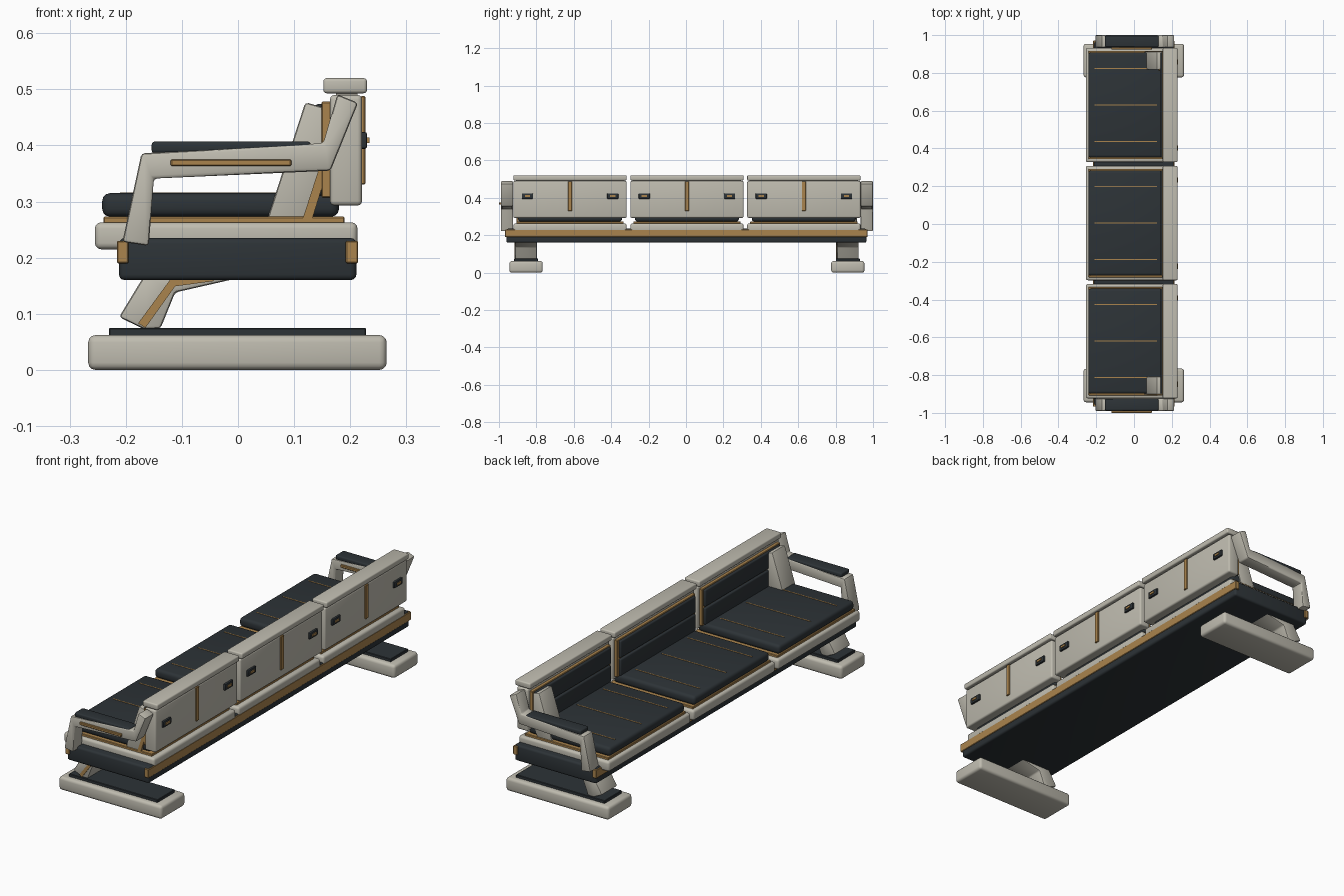
import bpy, bmesh, math

if "Cube" in bpy.data.objects:
    bpy.data.objects.remove(bpy.data.objects["Cube"])

def material(name, rgb):
    m = bpy.data.materials.new(name)
    m.diffuse_color = (*rgb, 1)
    m.use_nodes = True
    m.node_tree.nodes["Principled BSDF"].inputs["Base Color"].default_value = m.diffuse_color
    return m

SHELL = material("warm_grey", (0.52, 0.50, 0.43))
DARK = material("charcoal", (0.026, 0.033, 0.038))
GOLD = material("bronze", (0.40, 0.23, 0.075))
SHIFT = 0.005  # side trims sit on the -y faces, so the body is offset slightly

def prism(name, pts, y0, y1, mat, bevel=0.0, segs=3):
    """Extrude an x/z profile along y and round its edges."""
    bm = bmesh.new()
    face = bm.faces.new([bm.verts.new((x, y0 + SHIFT, z)) for x, z in pts])
    ext = bmesh.ops.extrude_face_region(bm, geom=[face])
    for v in ext["geom"]:
        if isinstance(v, bmesh.types.BMVert):
            v.co.y = y1 + SHIFT
    bmesh.ops.recalc_face_normals(bm, faces=bm.faces[:])
    if bevel:
        bmesh.ops.bevel(bm, geom=bm.edges[:], offset=bevel, segments=segs,
                        profile=0.5, affect='EDGES', clamp_overlap=True)
    me = bpy.data.meshes.new(name)
    bm.to_mesh(me)
    bm.free()
    me.materials.append(mat)
    ob = bpy.data.objects.new(name, me)
    bpy.context.collection.objects.link(ob)
    return ob

def box(name, x, y, z, mat, bevel=0.0, segs=3):
    pts = [(x[0], z[0]), (x[1], z[0]), (x[1], z[1]), (x[0], z[1])]
    return prism(name, pts, y[0], y[1], mat, bevel, segs)

def span(c, half):
    return (c - half, c + half)

# Main beam with a bronze rail on each long side
box("main_beam", (-0.212, 0.211), (-0.965, 0.96), (0.16, 0.235), DARK, 0.010)
box("rear_rail", (0.192, 0.214), (-0.972, 0.966), (0.19, 0.23), GOLD, 0.002, 1)
box("front_rail", (-0.216, -0.195), (-0.972, 0.966), (0.19, 0.23), GOLD, 0.002, 1)

# Three identical seat modules
for i, c in enumerate((-0.625, 0, 0.625)):
    n = f"_{i + 1}"
    box("seat_frame" + n, (-0.255, 0.213), span(c, 0.303), (0.215, 0.263), SHELL, 0.011)
    box("seat_trim" + n, (-0.24, 0.19), span(c, 0.287), (0.26, 0.273), GOLD, 0.002, 1)
    box("seat_cushion" + n, (-0.242, 0.18), span(c, 0.278), (0.273, 0.315), DARK, 0.014)
    for k in (-1, 0, 1):
        box(f"seat_seam{n}_{k + 2}", (-0.21, 0.122), span(c + 0.193 * k, 0.0025),
            (0.312, 0.3165), GOLD)

    # Backrest shell, cap, lining and two stacked pads
    box("back_panel" + n, (0.164, 0.221), span(c, 0.303), (0.293, 0.49), SHELL, 0.008)
    box("back_cap" + n, (0.152, 0.23), span(c, 0.303), (0.493, 0.52), SHELL, 0.006)
    box("cap_spacer" + n, (0.175, 0.213), span(c, 0.29), (0.48, 0.50), SHELL)
    box("back_lining" + n, (0.149, 0.167), span(c, 0.288), (0.307, 0.478), GOLD, 0.002, 1)
    box("lower_back_pad" + n, (0.138, 0.155), span(c, 0.278), (0.311, 0.389), DARK, 0.006)
    box("upper_back_pad" + n, (0.138, 0.155), span(c, 0.278), (0.395, 0.474), DARK, 0.006)

    # Rear trim strip and two clips
    box("rear_strip" + n, (0.218, 0.227), span(c, 0.011), (0.33, 0.488), GOLD, 0.002, 1)
    for s in (-1, 1):
        box(f"clip{n}_{s}", (0.216, 0.230), span(c + s * 0.228, 0.030),
            (0.394, 0.424), DARK, 0.004, 2)
        box(f"clip_pin{n}_{s}", (0.228, 0.234), span(c + s * 0.228, 0.014),
            (0.404, 0.414), GOLD)

# Profiles of the end parts
LEG = [(-0.212, 0.094), (-0.166, 0.17), (0.06, 0.19), (0.02, 0.168),
       (-0.112, 0.138), (-0.138, 0.074), (-0.166, 0.072)]
LEG_TRIM = [(-0.178, 0.083), (-0.120, 0.162), (-0.03, 0.172), (-0.045, 0.158),
            (-0.112, 0.149), (-0.165, 0.075)]
ARM = [(-0.206, 0.228), (-0.172, 0.386), (0.152, 0.404), (0.177, 0.491),
       (0.214, 0.476), (0.165, 0.355), (-0.150, 0.341), (-0.159, 0.221)]
BRACKET = [(0.050, 0.262), (0.120, 0.477), (0.190, 0.457), (0.130, 0.262)]
BRACKET_TRIM = [(0.113, 0.262), (0.169, 0.435), (0.184, 0.435), (0.130, 0.262)]

for side, s in (("near", -1), ("far", 1)):
    # Foot with dark tread and angled leg
    c = 0.86 * s
    box(side + "_foot", (-0.267, 0.265), span(c, 0.089), (0, 0.062), SHELL, 0.013)
    box(side + "_foot_pad", (-0.23, 0.228), span(c, 0.064), (0.06, 0.075), DARK, 0.002, 1)
    prism(side + "_leg", LEG, *span(c, 0.058), SHELL, 0.006, 2)
    prism(side + "_leg_trim", LEG_TRIM, c - 0.062, c - 0.054, GOLD)

    # Inner back bracket standing on the seat
    prism(side + "_bracket", BRACKET, *span(c, 0.048), SHELL, 0.006, 2)
    prism(side + "_bracket_trim", BRACKET_TRIM, c - 0.052, c - 0.044, GOLD)

    # Armrest loop, top pad and trim
    c = 0.962 * s
    prism(side + "_armrest", ARM, *span(c, 0.033), SHELL, 0.006, 2)
    box(side + "_arm_pad", (-0.154, 0.130), span(c, 0.030), (0.386, 0.407), DARK, 0.006)
    box(side + "_arm_trim", (-0.12, 0.095), (c - 0.043, c - 0.03), (0.363, 0.375),
        GOLD, 0.002, 1)

# Smooth rounded edges, keep hard corners
for ob in bpy.context.collection.objects:
    ob.select_set(True)
    bpy.context.view_layer.objects.active = ob
bpy.ops.object.shade_smooth_by_angle(angle=math.radians(35))
